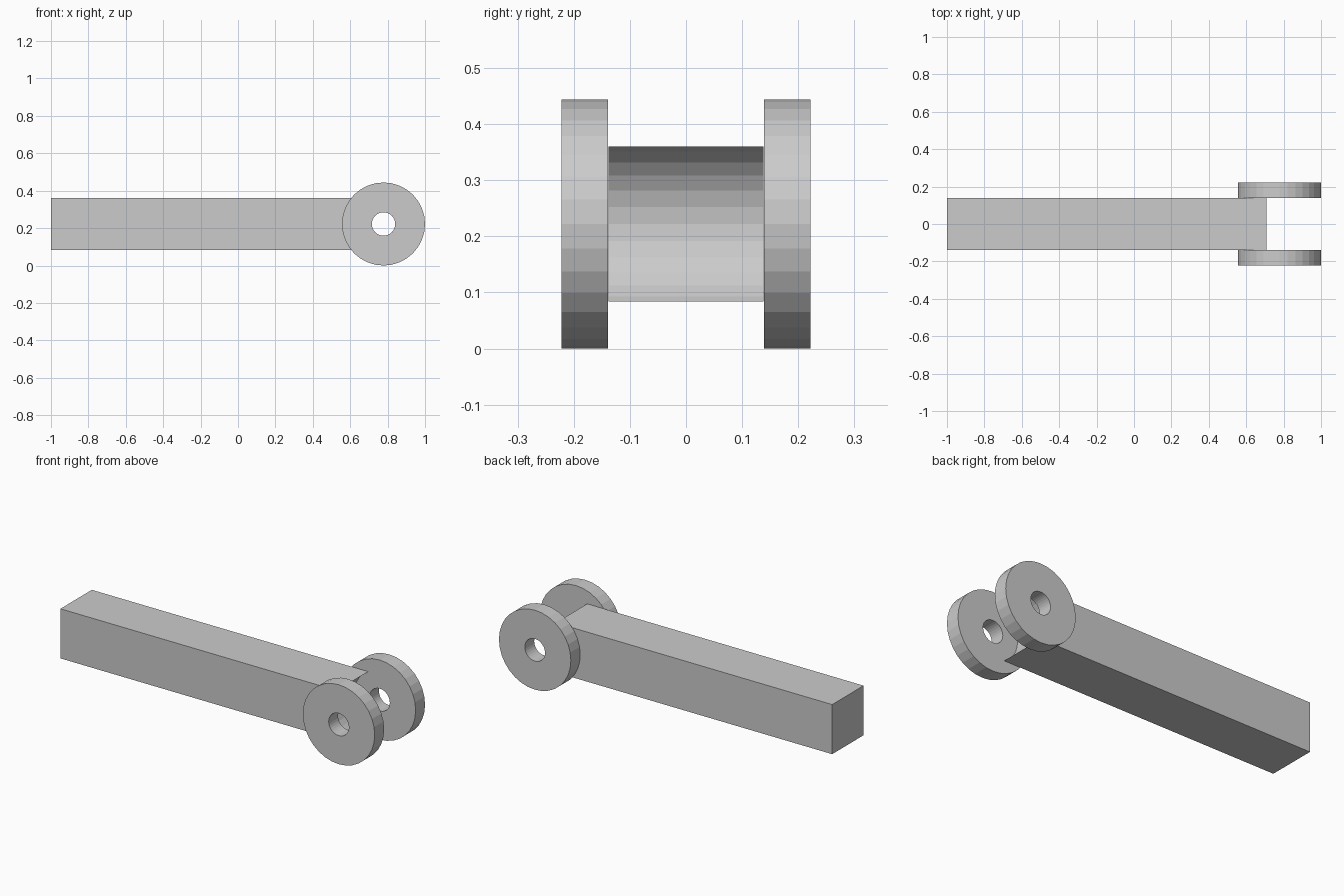
import bpy, bmesh
from math import sin, cos, pi, sqrt

default = bpy.data.objects.get("Cube")
if default:
    bpy.data.objects.remove(default, do_unlink=True)

SEG = 32
R = 0.222            # disc radius, also the height of the hinge axis
AXIS_X = 1 - R
BAR = 0.1385         # half width and half height of the bar
INNER = 0.139        # inner face of each disc
HOLE = 0.0625
SOCKET = 0.1555      # radius of the hollow bar end

grey = bpy.data.materials.new("light grey")
grey.use_nodes = True
colour = (0.6, 0.6, 0.6, 1)
grey.diffuse_color = colour
grey.node_tree.nodes["Principled BSDF"].inputs["Base Color"].default_value = colour


def finish(name, bm):
    bmesh.ops.recalc_face_normals(bm, faces=bm.faces)
    mesh = bpy.data.meshes.new(name)
    bm.to_mesh(mesh)
    bm.free()
    mesh.materials.append(grey)
    obj = bpy.data.objects.new(name, mesh)
    bpy.context.collection.objects.link(obj)
    return obj


# Square bar with a faceted hollow end around the hinge axis
def make_bar():
    step = 2 * pi / SEG
    arc = [(AXIS_X - SOCKET * cos(k * step), SOCKET * sin(k * step)) for k in range(-5, 6)]
    tip = AXIS_X - sqrt(SOCKET ** 2 - BAR ** 2)
    profile = [(-1, -BAR), (tip, -BAR)] + arc + [(tip, BAR), (-1, BAR)]
    bm = bmesh.new()
    face = bm.faces.new([bm.verts.new((x, -BAR, R + z)) for x, z in profile])
    ext = bmesh.ops.extrude_face_region(bm, geom=[face])
    moved = [v for v in ext["geom"] if isinstance(v, bmesh.types.BMVert)]
    bmesh.ops.translate(bm, verts=moved, vec=(0, 2 * BAR, 0))
    finish("bar", bm)


# Hinge disc with a round through hole
def make_disc(name, y0, y1):
    bm = bmesh.new()
    loops = []
    for radius, y in ((R, y0), (R, y1), (HOLE, y1), (HOLE, y0)):
        loops.append([bm.verts.new((AXIS_X + radius * cos(2 * pi * k / SEG), y,
                                    R + radius * sin(2 * pi * k / SEG))) for k in range(SEG)])
    for i in range(4):
        a, b = loops[i], loops[(i + 1) % 4]
        for k in range(SEG):
            n = (k + 1) % SEG
            bm.faces.new((a[k], a[n], b[n], b[k]))
    finish(name, bm)


make_bar()
make_disc("front_disc", -R, -INNER)
make_disc("back_disc", INNER, R)
